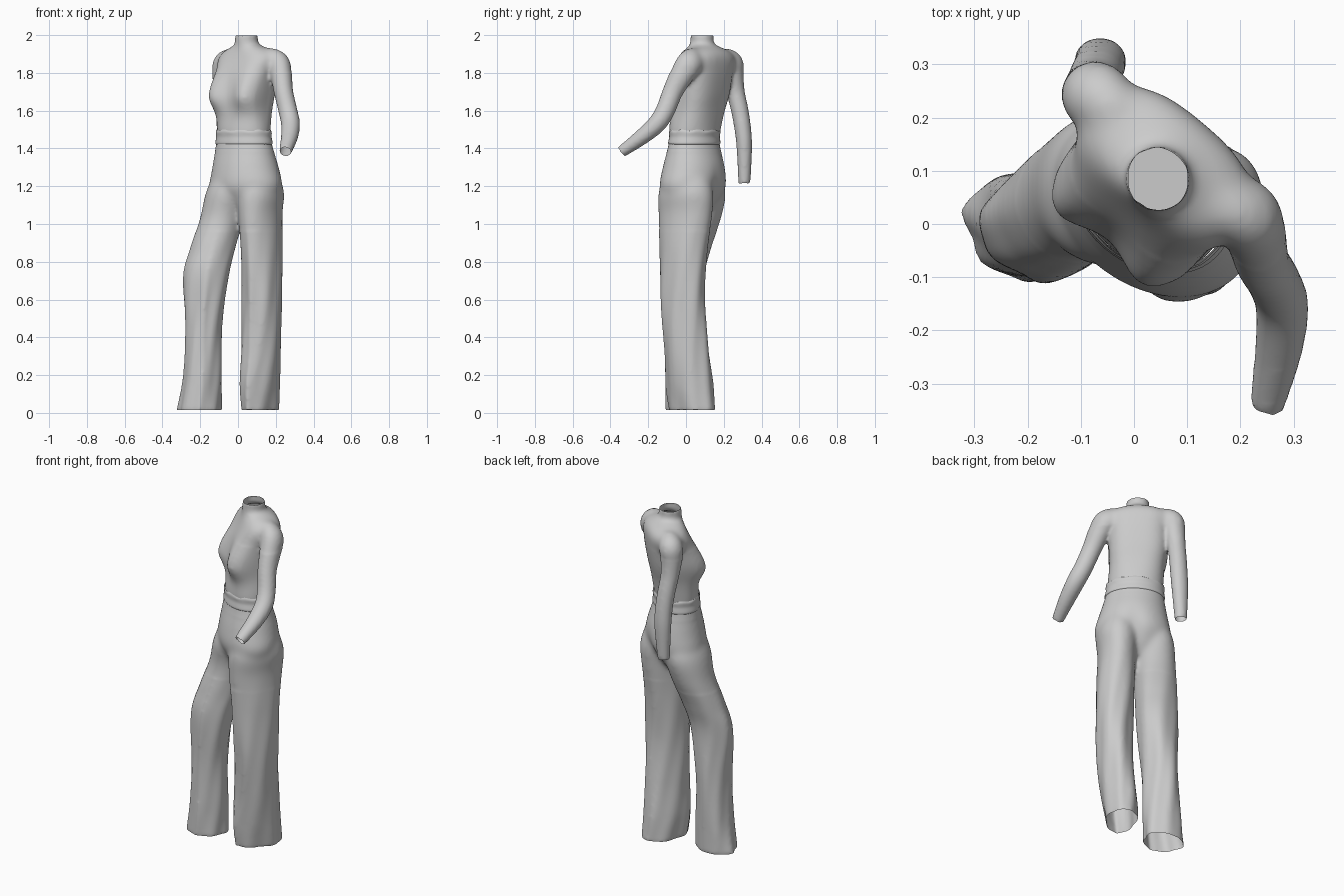
import bpy, bmesh, math
from mathutils import Vector, Matrix

cube = bpy.data.objects.get("Cube")
if cube:
    bpy.data.objects.remove(cube, do_unlink=True)

grey = bpy.data.materials.new("plain grey cloth")
grey.use_nodes = True
colour = (0.6, 0.6, 0.6, 1)
grey.diffuse_color = colour
grey.node_tree.nodes["Principled BSDF"].inputs["Base Color"].default_value = colour

SIDES, STEPS = 48, 8


def spline(keys):
    """Smoothly interpolate a list of (x, y, z, half width, half depth)."""
    out = []
    for i in range(len(keys) - 1):
        a, b, c, d = (keys[min(max(i + k, 0), len(keys) - 1)] for k in (-1, 0, 1, 2))
        for s in range(STEPS):
            t = s / STEPS
            out.append([q + t * (r - p) / 2
                        + t * t * (p - 2.5 * q + 2 * r - w / 2)
                        + t ** 3 * (1.5 * (q - r) + (w - p) / 2)
                        for p, q, r, w in zip(a, b, c, d)])
    return out + [list(keys[-1])]


def loft(bm, keys, turn=0, follow=False, shape=None, caps=True):
    """Skin elliptical rings; follow tilts them along the path."""
    rings = spline(keys)
    rows = []
    for i, (x, y, z, a, b) in enumerate(rings):
        side = Vector((math.cos(turn), math.sin(turn), 0))
        down = Vector((0, 0, -1))
        if follow:
            lo, hi = rings[max(i - 1, 0)], rings[min(i + 1, len(rings) - 1)]
            down = (Vector(hi[:3]) - Vector(lo[:3])).normalized()
            side = (side - down * side.dot(down)).normalized()
        back = side.cross(down)
        row = []
        for k in range(SIDES):
            ang = math.tau * k / SIDES
            off = side * a * math.cos(ang) + back * b * math.sin(ang)
            if shape:
                off = shape(off, ang, z)
            row.append(bm.verts.new(Vector((x, y, z)) + off))
        rows.append(row)
    for r, s in zip(rows, rows[1:]):
        for k in range(SIDES):
            n = (k + 1) % SIDES
            bm.faces.new((r[k], r[n], s[n], s[k]))
    if caps:
        bm.faces.new(rows[0])
        bm.faces.new(rows[-1])
    bmesh.ops.recalc_face_normals(bm, faces=bm.faces)


def make(name, bm):
    mesh = bpy.data.meshes.new(name)
    bm.to_mesh(mesh)
    bm.free()
    mesh.materials.append(grey)
    ob = bpy.data.objects.new(name, mesh)
    bpy.context.collection.objects.link(ob)
    mesh.shade_smooth()
    return ob


def fuse(name, bm, openings, blend):
    """Merge overlapping volumes, open the ends, soften joins in the blend height range."""
    ob = make(name, bm)
    mod = ob.modifiers.new("fuse", "REMESH")
    mod.mode, mod.voxel_size = "VOXEL", 0.009
    graph = bpy.context.evaluated_depsgraph_get()
    mesh = bpy.data.meshes.new_from_object(ob.evaluated_get(graph))
    ob.modifiers.clear()
    ob.data = mesh
    bm = bmesh.new()
    bm.from_mesh(mesh)
    bm.normal_update()
    doomed = set()
    for point, facing, reach in openings:
        p, d = Vector(point), Vector(facing).normalized()
        for f in bm.faces:
            off = f.calc_center_median() - p
            if off.length < reach and off.dot(d) > -0.015 and f.normal.dot(d) > 0.6:
                doomed.add(f)
    bmesh.ops.delete(bm, geom=list(doomed), context="FACES")
    inner = [v for v in bm.verts if not v.is_boundary]
    joins = [v for v in inner if blend[0] < v.co.z < blend[1]]
    rim = {v: [e.other_vert(v) for e in v.link_edges if e.is_boundary]
           for v in bm.verts if v.is_boundary}
    for i in range(20):
        bmesh.ops.smooth_vert(bm, verts=inner if i < 4 else joins, factor=0.5,
                              use_axis_x=True, use_axis_y=True, use_axis_z=True)
    for _ in range(4):
        moved = {v: sum((o.co for o in near), v.co * 2) / (len(near) + 2)
                 for v, near in rim.items()}
        for v, co in moved.items():
            v.co = co
    bm.to_mesh(mesh)
    bm.free()
    mesh.materials.clear()
    mesh.materials.append(grey)
    mesh.shade_smooth()


# Fitted top: turned torso with bust, neck and two sleeves
CHEST = math.radians(-40)


def bust(off, ang, z):
    # boxier ribcage below a round neck
    n = 2 + 0.7 * min(max((1.94 - z) / 0.08, 0), 1) * min(max((z - 1.45) / 0.2, 0), 1)
    off = off * (abs(math.cos(ang)) ** n + abs(math.sin(ang)) ** n) ** (-1 / n)
    local = Matrix.Rotation(-CHEST, 3, "Z") @ off
    if local.y < 0:
        tall = 0.12 if z > 1.68 else 0.085
        fade = min(1, -local.y / 0.06)
        for s in (-1, 1):
            dist = ((local.x - s * 0.1) / 0.08) ** 2 + ((z - 1.68) / tall) ** 2
            local.y -= 0.062 * fade * math.exp(-dist)
            local.x += s * 0.012 * fade * math.exp(-dist)
    return Matrix.Rotation(CHEST, 3, "Z") @ local


torso = [(.045, .085, 2, .062, .06), (.045, .085, 1.965, .062, .062),
         (.05, .09, 1.945, .078, .07), (.058, .104, 1.92, .14, .09),
         (.06, .108, 1.88, .178, .107), (.052, .096, 1.8, .164, .118),
         (.043, .085, 1.7, .158, .117), (.036, .066, 1.6, .149, .115),
         (.031, .048, 1.5, .15, .117), (.031, .045, 1.43, .147, .113)]
left_sleeve = [(.15, .05, 1.875, .055, .065), (.212, .018, 1.85, .062, .072),
               (.229, -.022, 1.79, .057, .064), (.241, -.07, 1.7, .051, .054),
               (.264, -.11, 1.6, .05, .051), (.278, -.155, 1.53, .05, .049),
               (.272, -.235, 1.46, .045, .042), (.25, -.342, 1.382, .033, .031)]
right_sleeve = [(-.02, .195, 1.875, .055, .06), (-.067, .237, 1.85, .066, .068),
                (-.076, .245, 1.79, .06, .06), (-.078, .262, 1.7, .051, .049),
                (-.07, .285, 1.6, .049, .046), (-.064, .301, 1.5, .049, .044),
                (-.064, .309, 1.4, .047, .041), (-.07, .309, 1.215, .034, .032)]
bm = bmesh.new()
loft(bm, torso, CHEST, shape=bust)
loft(bm, left_sleeve, follow=True)
loft(bm, right_sleeve, follow=True)
fuse("fitted_top", bm, [(torso[0][:3], (0, 0, 1), .09),
                        (left_sleeve[-1][:3], (-.02, -.1, -.077), .05),
                        (right_sleeve[-1][:3], (0, 0, -1), .05)], (1.8, 1.94))

# Wide trousers: hips plus two draped legs
HIPS = math.radians(-35)


def drape(off, ang, z):
    loose = min(max((1.1 - z) / 0.5, 0), 1)
    folds = 0.035 * math.sin(3 * ang + 7 * z) + 0.028 * math.sin(7 * ang - 9 * z)
    crease = 0.08 * math.exp(-((ang - 1.5 * math.pi) / 0.14) ** 2)
    hem = 0.04 * math.sin(5 * ang) * max(0, 1 - z / 0.15)
    return off * (1 + loose * (folds + crease - 0.01) + hem)


def seat(off, ang, z):
    cleft = math.exp(-((ang - math.pi / 2) / 0.2) ** 2) * math.exp(-((z - 1.15) / 0.1) ** 2)
    return off * (1 - 0.13 * cleft)


hips = [(.031, .045, 1.485, .154, .118), (.032, .043, 1.42, .16, .122),
        (.04, .041, 1.3, .187, .152), (.041, .036, 1.2, .206, .157),
        (.035, .035, 1.12, .17, .118), (.025, .035, 1.05, .09, .065)]
left_leg = [(.115, .005, 1.29, .085, .112), (.12, 0, 1.17, .112, .154),
            (.119, -.003, 1.05, .102, .154), (.124, -.012, .85, .102, .134),
            (.128, -.015, .6, .102, .122), (.124, 0, .35, .098, .124),
            (.116, .018, .15, .094, .134), (.118, .035, .012, .084, .132)]
right_leg = [(-.03, .06, 1.29, .085, .105), (-.055, .066, 1.17, .114, .144),
             (-.086, .061, 1.03, .116, .125), (-.133, .024, .87, .12, .11),
             (-.167, -.002, .72, .121, .103), (-.182, 0, .45, .097, .102),
             (-.19, 0, .2, .103, .102), (-.205, 0, .012, .117, .1)]
bm = bmesh.new()
loft(bm, hips, HIPS, shape=seat)
loft(bm, left_leg, math.radians(-30), shape=drape)
loft(bm, right_leg, shape=drape)
fuse("wide_trousers", bm, [(hips[0][:3], (0, 0, 1), .2),
                           (left_leg[-1][:3], (0, 0, -1), .16),
                           (right_leg[-1][:3], (0, 0, -1), .16)], (.96, 1.38))


# Waistband with a gathered upper edge
def gather(off, ang, z):
    lift = max(0, (z - 1.47) / 0.03)
    return off * (1 + 0.012 * lift * math.sin(11 * ang)) + Vector((0, 0, 0.004 * lift * math.sin(9 * ang)))


bm = bmesh.new()
band = [(.031, .046, 1.497, .155, .119), (.031, .046, 1.485, .159, .123),
        (.031, .045, 1.46, .158, .121), (.032, .044, 1.43, .163, .125),
        (.032, .044, 1.42, .158, .12)]
loft(bm, band, HIPS, shape=gather, caps=False)
make("waistband", bm)
